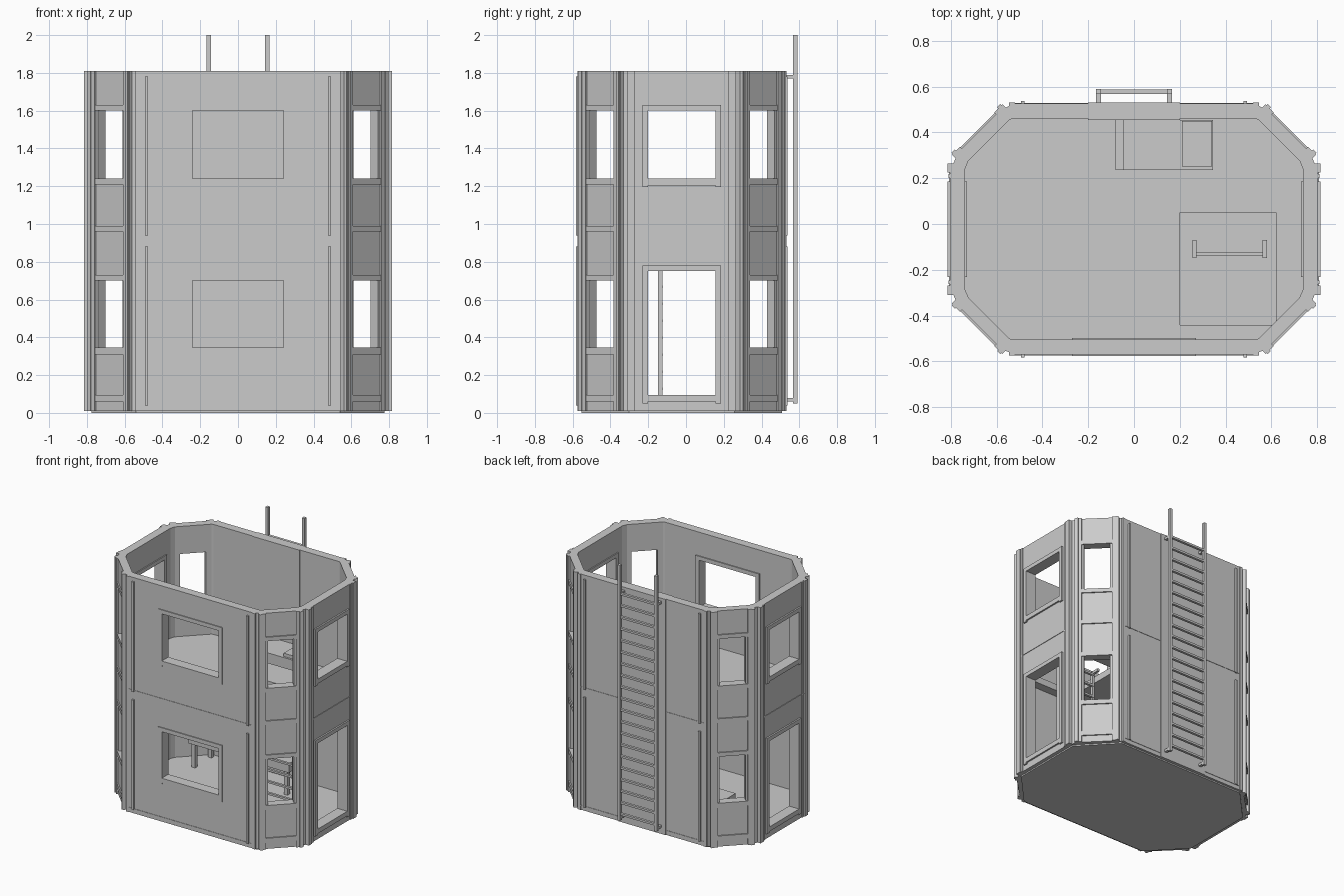
import bpy, bmesh, math
from mathutils import Matrix, Vector

if "Cube" in bpy.data.objects:
    bpy.data.objects.remove(bpy.data.objects["Cube"])

YC = -0.0225                 # depth centre of the tower body
Z0, Z1 = 0.01, 1.81          # wall bottom and top
grey = bpy.data.materials.new("warm_grey")
grey.diffuse_color = (0.6, 0.6, 0.6, 1)
grey.use_nodes = True
grey.node_tree.nodes["Principled BSDF"].inputs["Base Color"].default_value = grey.diffuse_color


def finish(name, bm, mat=None):
    bmesh.ops.recalc_face_normals(bm, faces=bm.faces)
    me = bpy.data.meshes.new(name)
    bm.to_mesh(me)
    bm.free()
    me.materials.append(grey)
    ob = bpy.data.objects.new(name, me)
    bpy.context.collection.objects.link(ob)
    if mat:
        ob.matrix_world = mat
    return ob


def boxes(name, items, mat=None):
    """One object out of (x0, x1, y0, y1, z0, z1) blocks."""
    bm = bmesh.new()
    for x0, x1, y0, y1, z0, z1 in items:
        m = Matrix.Translation(((x0 + x1) / 2, (y0 + y1) / 2, (z0 + z1) / 2)) \
            @ Matrix.Diagonal((x1 - x0, y1 - y0, z1 - z0, 1))
        bmesh.ops.create_cube(bm, size=1, matrix=m)
    return finish(name, bm, mat)


def slab(name, outline, z0, z1):
    bm = bmesh.new()
    f = bm.faces.new([bm.verts.new((x, y, z0)) for x, y in outline])
    r = bmesh.ops.extrude_face_region(bm, geom=[f])
    vs = [v for v in r["geom"] if isinstance(v, bmesh.types.BMVert)]
    bmesh.ops.translate(bm, verts=vs, vec=(0, 0, z1 - z0))
    return finish(name, bm)


def wall(name, half, y0, y1, holes, mat):
    """Panel facing local -y, with rectangular openings (x0, x1, z0, z1)."""
    xs = sorted({-half, half, *[v for h in holes for v in h[:2]]})
    zs = sorted({Z0, Z1, *[v for h in holes for v in h[2:]]})
    bm = bmesh.new()
    for a, b in zip(xs, xs[1:]):
        for c, d in zip(zs, zs[1:]):
            if any(h[0] <= a and b <= h[1] and h[2] <= c and d <= h[3] for h in holes):
                continue
            bm.faces.new([bm.verts.new((x, y0, z)) for x, z in ((a, c), (b, c), (b, d), (a, d))])
    bmesh.ops.remove_doubles(bm, verts=bm.verts, dist=1e-5)
    r = bmesh.ops.extrude_face_region(bm, geom=bm.faces[:], use_keep_orig=True)
    vs = [v for v in r["geom"] if isinstance(v, bmesh.types.BMVert)]
    bmesh.ops.translate(bm, verts=vs, vec=(0, y1 - y0, 0))
    return finish(name, bm, mat)


def frame(hole, y0, y1, t=0.03):
    """Casing around an opening; the side posts run below the sill."""
    a, b, c, d = hole
    return [(a - t, a, y0, y1, c - 0.045, d), (b, b + t, y0, y1, c - 0.045, d),
            (a - t, b + t, y0, y1, d, d + t), (a, b, y0, y1, c - 0.035, c)]


def side(angle, dist):
    """Local frame whose -y points outward, origin on the outer wall plane."""
    r = Matrix.Rotation(math.radians(angle), 4, 'Z')
    return Matrix.Translation((0, YC, 0)) @ r @ Matrix.Translation((0, -dist, 0))


def octagon(hx, hy, cx, cy):
    pts = [(cx, -hy), (hx, -cy), (hx, cy), (cx, hy), (-cx, hy), (-hx, cy), (-hx, -cy), (-cx, -hy)]
    return [(x, y + YC) for x, y in pts]


# front wall with two windows
m = side(0, 0.5475)
win = [(-0.24, 0.24, 0.345, 0.70), (-0.24, 0.24, 1.24, 1.60)]
wall("front_wall", 0.545, 0, 0.065, win, m)
boxes("front_window_frames", [b for h in win for f in ((-0.007, 0), (0.065, 0.073)) for b in frame(h, *f)], m)

# back wall with the thicker panel behind the ladder
mb = side(180, 0.5475)
wall("back_wall", 0.545, 0, 0.065, [], mb)
boxes("back_panel", [(-0.2, 0.2, -0.006, 0.07, Z0, Z1)], mb)

# trims on the two long walls
for label, mat in (("front", m), ("back", mb)):
    trims = [(-0.52, 0.52, -0.003, 0.01, 0.945, 0.951), (-0.52, 0.52, -0.003, 0.01, 0.04, 0.046)]
    for s in (-1, 1):
        trims.append((s * 0.5325 - 0.0125, s * 0.5325 + 0.0125, -0.005, 0.02, Z0, Z1))
        for z0, z1 in ((0.04, 0.88), (0.94, 1.78)):
            trims.append((s * 0.485 - 0.008, s * 0.485 + 0.008, -0.012, 0.005, z0, z1))
    boxes(label + "_trim", trims, mat)

# end walls, each with a doorway below and a window above
for label, ang in (("right", 90), ("left", -90)):
    m = side(ang, 0.803)
    door = (-0.178, 0.178, 0.095, 0.75)
    win = (-0.178, 0.178, 1.24, 1.60)
    wall(label + "_wall", 0.287, 0, 0.065, [door, win], m)
    parts = [b for h in (door, win) for f in ((-0.012, 0), (0.065, 0.073)) for b in frame(h, *f)]
    boxes(label + "_frames", parts, m)
    trims = [(-0.28, 0.28, -0.004, 0.01, 0.945, 0.953)]
    for s in (-1, 1):
        trims.append((s * 0.267 - 0.02, s * 0.267 + 0.02, -0.012, 0.01, Z0, Z1))
        trims.append((s * 0.232 - 0.008, s * 0.232 + 0.008, -0.006, 0.01, Z0, Z1))
    boxes(label + "_trim", trims, m)

# four diagonal corner walls with windows, pilasters and bands
for label, ang, cx in (("front_right", 45, 0.685), ("back_right", 135, 0.685),
                       ("back_left", 225, -0.685), ("front_left", 315, -0.685)):
    cy = YC + (0.435 if "back" in label else -0.435)
    m = Matrix.Translation((cx, cy, 0)) @ Matrix.Rotation(math.radians(ang), 4, 'Z')
    wins = [(-0.092, 0.092, 0.345, 0.70), (-0.092, 0.092, 1.24, 1.60)]
    wall(label + "_corner_wall", 0.15, 0.012, 0.07, wins, m)
    trims = []
    for s in (-1, 1):
        trims.append((s * 0.131 - 0.025, s * 0.131 + 0.025, 0, 0.03, Z0, Z1))
        trims.append((s * 0.14 - 0.01, s * 0.14 + 0.01, -0.007, 0.02, Z0, Z1))
    for z0, z1 in ((0.06, 0.095), (0.31, 0.345), (0.70, 0.73), (0.96, 0.99), (1.21, 1.24), (1.60, 1.63)):
        trims.append((-0.106, 0.106, 0.003, 0.02, z0, z1))
    boxes(label + "_corner_trim", trims, m)

# posts closing the joints between walls
for sx in (-1, 1):
    for sy in (-1, 1):
        for x, y, a in ((0.55, 0.505, 22.5), (0.76, 0.282, 67.5)):
            m = Matrix.Translation((sx * x, YC + sy * y, 0)) @ Matrix.Rotation(math.radians(-a * sx * sy), 4, 'Z')
            boxes("joint_post", [(-0.03, 0.03, -0.028, 0.028, Z0, Z1)], m)

# base and ground floor
slab("base_plate", octagon(0.775, 0.53, 0.54, 0.28), 0, 0.02)
slab("ground_floor", octagon(0.77, 0.515, 0.54, 0.27), 0.015, 0.05)

# upper floor with a hatch opening
floor = slab("upper_floor", octagon(0.77, 0.515, 0.54, 0.27), 0.92, 0.97)
cut = boxes("hatch_cutter", [(0.20, 0.62, -0.44, 0.05, 0.8, 1.1)])
cut.hide_render = True
cut.hide_viewport = True
mod = floor.modifiers.new("hatch", 'BOOLEAN')
mod.operation = 'DIFFERENCE'
mod.solver = 'EXACT'
mod.object = cut

# indoor ladder below the hatch
rungs = [(0.26, 0.575, -0.14, -0.122, 0.12 + i * 0.09, 0.135 + i * 0.09) for i in range(10)]
rails = [(x, x + 0.018, -0.148, -0.125, 0.05, 0.96) for x in (0.255, 0.562)]
hooks = [(x, x + 0.018, -0.13, -0.07, 0.94, 0.96) for x in (0.255, 0.562)]
boxes("indoor_ladder", rungs + rails + hooks)

# outdoor ladder on the back
rails, brackets = [], []
for s in (-1, 1):
    x0, x1 = s * 0.155 - 0.011, s * 0.155 + 0.011
    rails.append((x0, x1, 0.567, 0.59, 0.05, 2.0))
    brackets += [(x0, x1, 0.52, 0.575, z, z + 0.018) for z in (0.06, 1.77)]
rungs = [(-0.155, 0.155, 0.568, 0.587, 0.09 + i * 0.0885, 0.106 + i * 0.0885) for i in range(20)]
boxes("outdoor_ladder", rails + brackets + rungs)

# bed upstairs
boxes("bed", [(-0.08, 0.345, 0.235, 0.455, 1.0, 1.08), (-0.08, -0.045, 0.235, 0.455, 0.97, 1.1),
              (0.21, 0.34, 0.25, 0.45, 1.08, 1.105), (0.315, 0.345, 0.235, 0.455, 0.97, 1.02)])
# bench downstairs
legs = [(x, x + 0.03, y, y + 0.03, 0.05, 0.24) for x in (-0.54, 0.24) for y in (0.21, 0.41)]
boxes("bench", legs + [(-0.56, 0.29, 0.2, 0.45, 0.23, 0.3)])
